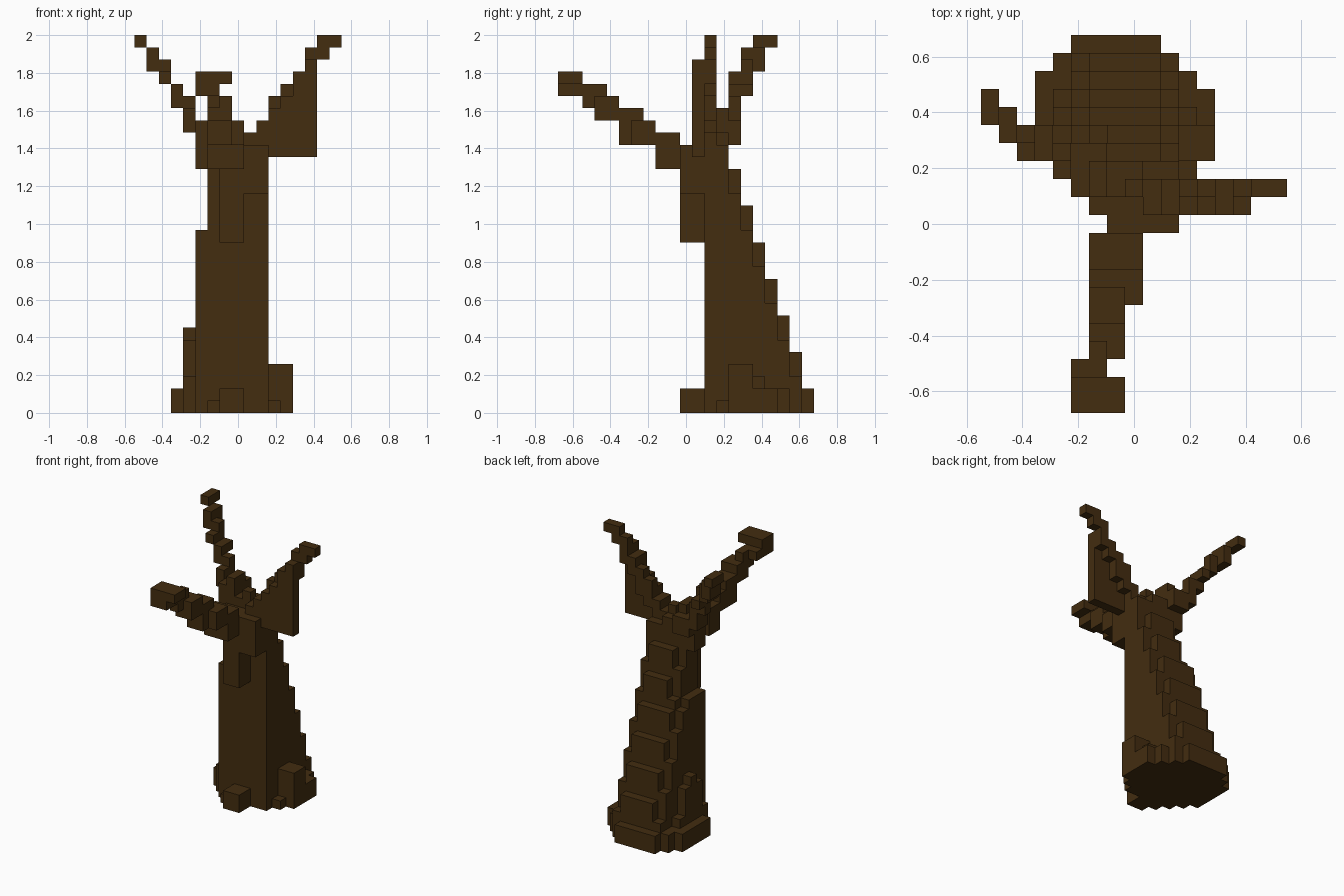
import bpy, bmesh, math
from mathutils import Vector

cube = bpy.data.objects.get("Cube")
if cube:
    bpy.data.objects.remove(cube, do_unlink=True)

U = 2 / 31                                  # size of one block
ORIGIN = Vector((-8.5 * U, -10.5 * U, 0))   # corner of the block grid

bark = bpy.data.materials.new("dark_brown_bark")
bark.use_nodes = True
BARK = (0.056, 0.026, 0.005, 1)
bark.diffuse_color = BARK
bsdf = bark.node_tree.nodes["Principled BSDF"]
bsdf.inputs["Base Color"].default_value = BARK
bsdf.inputs["Roughness"].default_value = 0.9


def block_part(name, boxes):
    """Fill boxes (x0, x1, y0, y1, z0, z1) with blocks and skin the outside."""
    cells = {(x, y, z) for x0, x1, y0, y1, z0, z1 in boxes
             for x in range(x0, x1) for y in range(y0, y1) for z in range(z0, z1)}
    bm = bmesh.new()
    for c in cells:
        for axis in range(3):
            for side in (0, 1):
                n = list(c)
                n[axis] += 2 * side - 1
                if tuple(n) in cells:
                    continue
                a, b = (axis + 1) % 3, (axis + 2) % 3
                quad = []
                for da, db in ((0, 0), (1, 0), (1, 1), (0, 1)):
                    p = Vector(c)
                    p[axis] += side
                    p[a] += da
                    p[b] += db
                    quad.append(bm.verts.new(ORIGIN + p * U))
                bm.faces.new(quad if side else quad[::-1])
    bmesh.ops.remove_doubles(bm, verts=bm.verts[:], dist=U * 0.01)
    bmesh.ops.dissolve_limit(bm, angle_limit=math.radians(1),
                             verts=bm.verts[:], edges=bm.edges[:])
    me = bpy.data.meshes.new(name)
    bm.to_mesh(me)
    bm.free()
    me.materials.append(bark)
    ob = bpy.data.objects.new(name, me)
    bpy.context.collection.objects.link(ob)
    return ob


# Trunk: tiers of three blocks, each one block shallower at the back
trunk = []
for t in range(6):
    z, back = 2 + 3 * t, 20 - t
    left = 5 if z < 14 else 6
    trunk += [(left, 11, 12, back - 1, z, z + 3),
              (left, 11, back - 1, back, z, z + 1),
              (left + 1, 10, back - 1, back, z + 1, z + 3)]
trunk += [(5, 6, 12, 15, 14, 15),           # left shoulder
          (6, 11, 11, 14, 20, 22),          # neck
          (7, 9, 10, 12, 14, 22),           # front burl
          (9, 11, 10, 12, 18, 22),
          (6, 9, 12, 14, 22, 23),           # crown
          (9, 11, 11, 13, 22, 23),
          (8, 9, 12, 13, 23, 24),
          (10, 11, 11, 13, 23, 24),
          (6, 7, 12, 14, 23, 25)]
block_part("trunk", trunk)

# Root flare: round base, one span per row, then small buttresses
rows = {12: (5, 11), 13: (4, 11), 14: (3, 13), 15: (3, 13), 16: (3, 13),
        17: (3, 13), 18: (3, 12), 19: (4, 11), 20: (5, 10)}
roots = [(a, b, y, y + 1, 0, 2) for y, (a, b) in rows.items()]
roots += [(11, 12, 13, 14, 0, 1),
          (11, 13, 14, 16, 2, 4),           # right buttress
          (11, 12, 16, 17, 2, 3),
          (7, 9, 10, 12, 0, 2),             # front toe
          (6, 7, 11, 12, 0, 1),
          (4, 5, 13, 18, 2, 3),             # left buttress
          (4, 5, 14, 17, 3, 6),
          (4, 5, 15, 16, 6, 7)]
block_part("root_flare", roots)

# Branch rising forward
block_part("front_branch", [
    (6, 9, 8, 10, 20, 23), (6, 9, 6, 8, 22, 24), (6, 8, 5, 7, 22, 25),
    (6, 8, 3, 5, 24, 26), (6, 7, 2, 4, 25, 27), (5, 7, 0, 3, 26, 27),
    (5, 8, 0, 2, 27, 28)])

# Branch rising to the -x side and back
block_part("back_right_branch", [
    (5, 6, 12, 14, 20, 24), (5, 7, 13, 15, 22, 24), (4, 5, 13, 15, 23, 25),
    (3, 5, 14, 15, 25, 26), (3, 4, 14, 16, 26, 27), (2, 3, 14, 16, 27, 28),
    (2, 3, 15, 16, 28, 29), (1, 2, 15, 17, 28, 30), (0, 1, 16, 18, 30, 31)])

# Branch on the +x side, with a flat web below it
web = [(11 + i, 12 + i, 11, 12, 21, top) for i, top in enumerate((25, 26, 28, 29))]
limb = [(11, 12, 12, 13, 23, 26), (12, 13, 12, 13, 24, 27),
        (13, 14, 12, 13, 26, 28), (14, 15, 12, 13, 27, 30),
        (15, 16, 12, 13, 29, 30), (15, 17, 12, 13, 30, 31)]
block_part("left_branch", web + limb)
